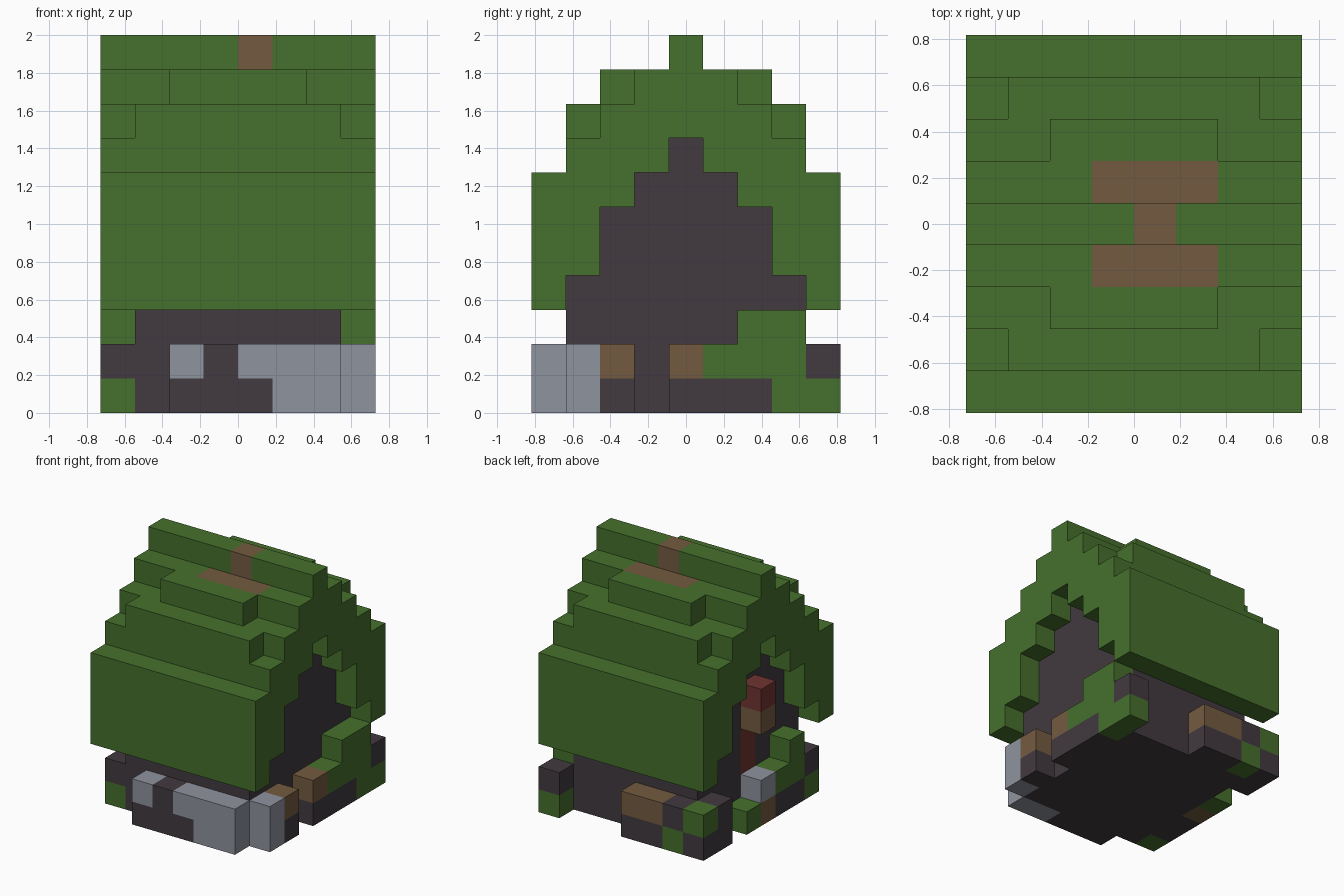
import bpy
import bmesh

cube = bpy.data.objects.get("Cube")
if cube:
    bpy.data.objects.remove(cube, do_unlink=True)

U = 2 / 11            # edge of one block
NX, NY = 8, 9         # blocks across and deep


def material(name, rgb):
    m = bpy.data.materials.new(name)
    m.use_nodes = True
    m.diffuse_color = (*rgb, 1)
    bsdf = m.node_tree.nodes["Principled BSDF"]
    bsdf.inputs["Base Color"].default_value = (*rgb, 1)
    bsdf.inputs["Roughness"].default_value = 0.9
    return m


COLOURS = {
    "leaf": material("leaf_green", (0.061, 0.162, 0.026)),
    "dark": material("dark_stone", (0.054, 0.042, 0.051)),
    "wood": material("brown_wood", (0.175, 0.105, 0.051)),
    "grey": material("grey_stone", (0.275, 0.292, 0.342)),
    "red": material("door_red", (0.162, 0.034, 0.030)),
}
KEYS = list(COLOURS)
cells = {}            # block position -> (part, colour)


def fill(part, colour, xs, ys, zs):
    """Fill inclusive block ranges; a single number means one block."""
    span = [range(r, r + 1) if isinstance(r, int) else range(r[0], r[1] + 1)
            for r in (xs, ys, zs)]
    for x in span[0]:
        for y in span[1]:
            for z in span[2]:
                cells[x, y, z] = (part, colour)


def mid(part, colour, xs, half, zs):
    """Fill a span centred on the ridge line."""
    fill(part, colour, xs, (4 - half, 4 + half), zs)


ALL, INNER = (0, 7), (1, 6)

# Stepped roof with dormer ledges
mid("roof", "leaf", ALL, 4, (3, 6))
mid("roof", "leaf", ALL, 3, 7)
mid("roof", "leaf", ALL, 2, 8)
mid("roof", "leaf", INNER, 3, 8)
mid("roof", "leaf", ALL, 1, 9)
mid("roof", "leaf", (2, 5), 2, 9)
mid("roof", "leaf", ALL, 0, 10)

# Bare wood patch on the ridge
fill("roof", "wood", 4, 4, 10)
for y in (3, 5):
    fill("roof", "wood", (3, 5), y, 9)

# Gable openings cut under the roof, with the house body set inside
GABLE = {3: 3, 4: 2, 5: 2, 6: 1, 7: 0}
for z, half in GABLE.items():
    for x in ALL:
        for y in range(4 - half, 5 + half):
            cells.pop((x, y, z), None)
    mid("house_body", "dark", INNER, half, z)
mid("house_body", "dark", INNER, 3, (0, 2))

# Front stone wall
fill("front_wall", "grey", (2, 6), 0, (0, 1))
fill("front_wall", "dark", (2, 4), 0, 0)
fill("front_wall", "dark", 3, 0, 1)

# Left side garden wall
fill("left_wall", "grey", 7, 1, (0, 1))
fill("left_wall", "dark", 7, 2, 0)
fill("left_wall", "wood", 7, 2, 1)
fill("left_wall", "dark", 7, (4, 6), 0)
fill("left_wall", "wood", 7, 4, 1)
fill("left_hedge", "leaf", 7, (5, 7), 1)
fill("left_hedge", "leaf", 7, (6, 7), 2)
fill("left_hedge", "leaf", 7, (7, 8), 0)
fill("left_wall", "dark", 7, 8, 1)

# Right side garden wall
fill("right_hedge", "leaf", 0, 1, 0)
fill("right_wall", "dark", 0, 1, 1)
fill("right_wall", "dark", 0, (2, 3), 0)
fill("right_hedge", "leaf", 0, (2, 3), 1)
fill("right_hedge", "leaf", 0, 2, 2)
fill("right_wall", "wood", 0, 4, 0)
fill("right_wall", "grey", 0, 4, 1)
fill("right_hedge", "leaf", 0, 5, 0)

# Back wall
fill("back_wall", "dark", (0, 3), 8, (0, 1))
fill("back_wall", "dark", 0, 7, (0, 1))
fill("back_wall", "wood", (2, 3), 8, 1)
fill("back_wall", "leaf", 1, 8, 0)
fill("back_wall", "leaf", 0, 8, 1)

# Red door and the lantern above it
fill("door", "red", 1, 4, (2, 3))
fill("lantern", "wood", 0, 4, 4)
fill("lantern", "red", 0, 4, 5)


def skin(part):
    """Make one object from the exposed block faces of a part."""
    bm = bmesh.new()
    corners = {}

    def vert(p):
        if p not in corners:
            corners[p] = bm.verts.new(
                ((p[0] - NX / 2) * U, (p[1] - NY / 2) * U, p[2] * U))
        return corners[p]

    for pos, (owner, colour) in cells.items():
        if owner != part:
            continue
        for axis in range(3):
            a, b = (axis + 1) % 3, (axis + 2) % 3
            for side in (0, 1):
                near = list(pos)
                near[axis] += 2 * side - 1
                if tuple(near) in cells:
                    continue
                loop = []
                for da, db in ((0, 0), (1, 0), (1, 1), (0, 1)):
                    p = list(pos)
                    p[axis] += side
                    p[a] += da
                    p[b] += db
                    loop.append(vert(tuple(p)))
                face = bm.faces.new(loop if side else loop[::-1])
                face.material_index = KEYS.index(colour)
    # Merge flat block faces of one colour
    bmesh.ops.dissolve_limit(bm, angle_limit=0.01, verts=bm.verts[:],
                             edges=bm.edges[:], delimit={"MATERIAL"})
    mesh = bpy.data.meshes.new(part)
    bm.to_mesh(mesh)
    bm.free()
    for m in COLOURS.values():
        mesh.materials.append(m)
    bpy.context.collection.objects.link(bpy.data.objects.new(part, mesh))


for part in sorted({owner for owner, _ in cells.values()}):
    skin(part)
